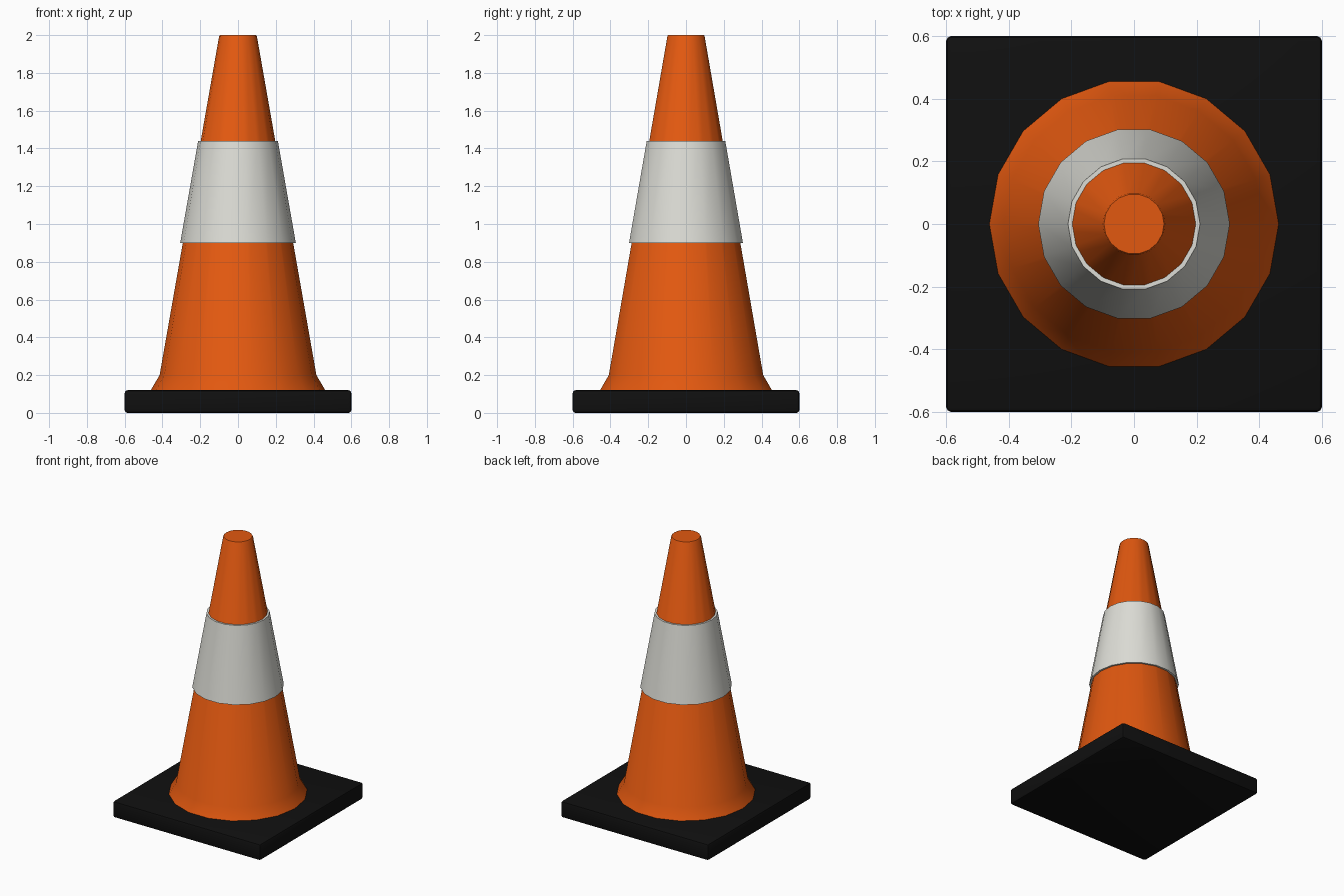
import bpy
import bmesh
import math

SIDES = 18

default = bpy.data.objects.get("Cube")
if default:
    bpy.data.objects.remove(default)


def make_material(name, rgb):
    mat = bpy.data.materials.new(name)
    mat.use_nodes = True
    colour = (*rgb, 1.0)
    mat.diffuse_color = colour
    bsdf = mat.node_tree.nodes["Principled BSDF"]
    bsdf.inputs["Base Color"].default_value = colour
    bsdf.inputs["Roughness"].default_value = 0.6
    return mat


def finish(bm, name, mat):
    """Turn a bmesh into a shaded object with one material."""
    bmesh.ops.recalc_face_normals(bm, faces=bm.faces)
    mesh = bpy.data.meshes.new(name)
    bm.to_mesh(mesh)
    bm.free()
    mesh.materials.append(mat)
    obj = bpy.data.objects.new(name, mesh)
    bpy.context.collection.objects.link(obj)
    bpy.ops.object.select_all(action="DESELECT")
    obj.select_set(True)
    bpy.context.view_layer.objects.active = obj
    bpy.ops.object.shade_smooth_by_angle(angle=math.radians(35))
    return obj


def lathe(name, profile, mat, closed=False):
    """Revolve (radius, height) points; cap the ends or close into a ring."""
    bm = bmesh.new()
    rings = []
    for r, z in profile:
        angles = [math.tau * i / SIDES for i in range(SIDES)]
        rings.append([bm.verts.new((r * math.cos(a), r * math.sin(a), z)) for a in angles])
    pairs = list(zip(rings, rings[1:]))
    if closed:
        pairs.append((rings[-1], rings[0]))
    else:
        bm.faces.new(rings[0])
        bm.faces.new(rings[-1])
    for low, high in pairs:
        for i in range(SIDES):
            j = (i + 1) % SIDES
            bm.faces.new((low[i], low[j], high[j], high[i]))
    return finish(bm, name, mat)


orange = make_material("safety orange", (0.76, 0.098, 0.005))
white = make_material("reflective white", (0.72, 0.72, 0.67))
black = make_material("rubber black", (0.005, 0.005, 0.005))

# Square rubber foot with softly rounded edges
bm = bmesh.new()
bmesh.ops.create_cube(bm, size=1)
bmesh.ops.scale(bm, vec=(1.2, 1.2, 0.12), verts=bm.verts)
bmesh.ops.translate(bm, vec=(0, 0, 0.06), verts=bm.verts)
bmesh.ops.bevel(bm, geom=bm.edges[:], offset=0.015, segments=2, profile=0.5, affect="EDGES")
finish(bm, "base_plate", black)

# Tapered body with a flared skirt
lathe("cone_body", [(0.465, 0.115), (0.415, 0.2), (0.1, 1.994), (0.096, 2.0)], orange)

# Sleeve wrapped around the cone
lathe("reflective_band", [(0.288, 0.9), (0.306, 0.9), (0.211, 1.44), (0.194, 1.44)],
      white, closed=True)
